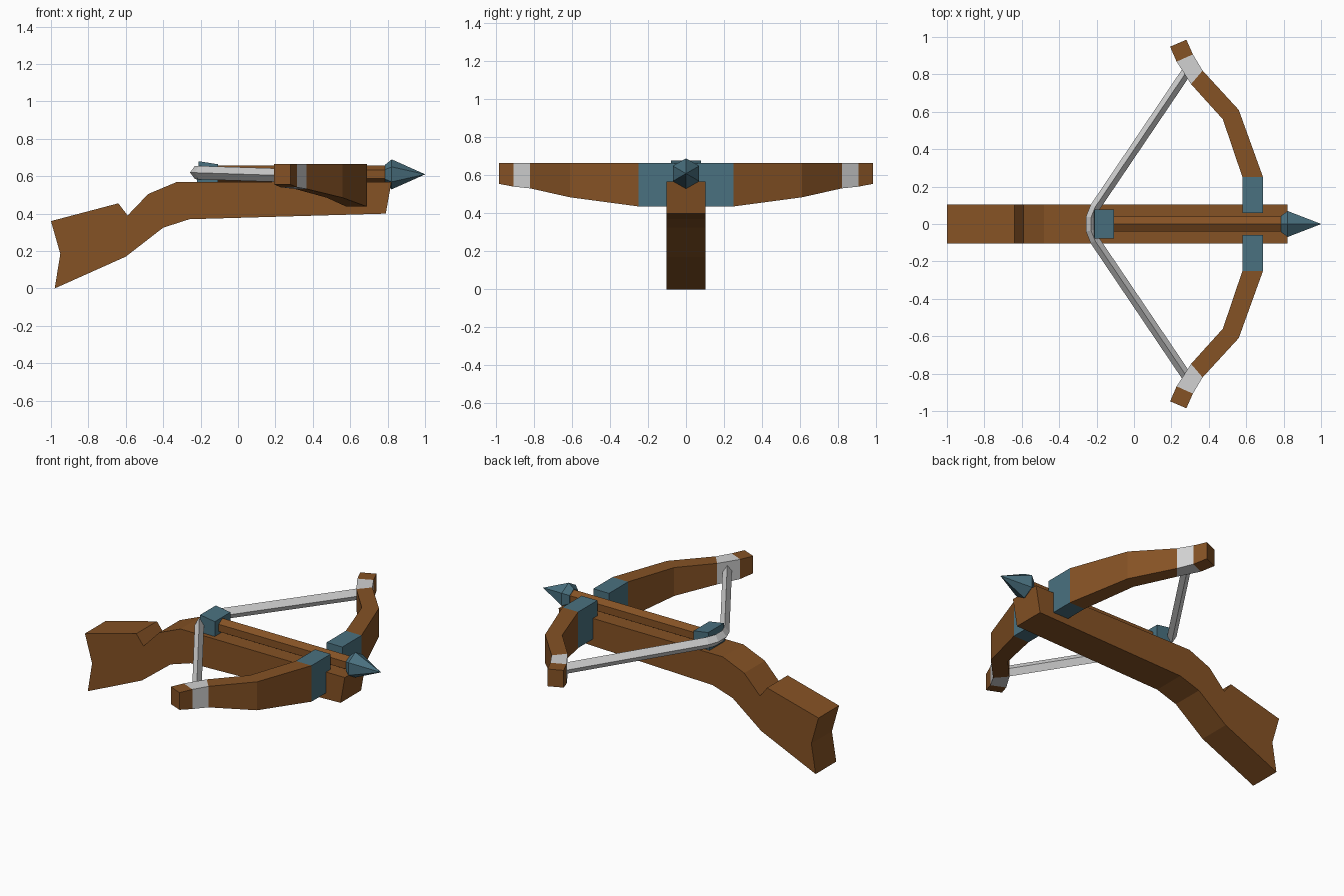
import bpy, bmesh, math
from mathutils import Vector

if "Cube" in bpy.data.objects:
    bpy.data.objects.remove(bpy.data.objects["Cube"])


def material(name, rgb):
    m = bpy.data.materials.new(name)
    m.diffuse_color = (*rgb, 1)
    m.use_nodes = True
    m.node_tree.nodes["Principled BSDF"].inputs["Base Color"].default_value = m.diffuse_color
    return m


WOOD = material("brown wood", (0.235, 0.084, 0.018))
STEEL = material("blue steel", (0.068, 0.165, 0.215))
CORD = material("pale cord", (0.64, 0.64, 0.64))


def loft(name, rings, mats, seg_mats=None):
    """Skin a list of equal-sized rings, cap both ends, one material per segment."""
    bm = bmesh.new()
    vs = [[bm.verts.new(p) for p in r] for r in rings]
    n = len(vs[0])
    for i in range(len(vs) - 1):
        for j in range(n):
            k = (j + 1) % n
            f = bm.faces.new((vs[i][j], vs[i][k], vs[i + 1][k], vs[i + 1][j]))
            f.material_index = seg_mats[i] if seg_mats else 0
    for ring, idx in ((vs[0], 0), (vs[-1], -1)):
        f = bm.faces.new(ring)
        f.material_index = seg_mats[idx] if seg_mats else 0
    bmesh.ops.recalc_face_normals(bm, faces=bm.faces)
    me = bpy.data.meshes.new(name)
    bm.to_mesh(me)
    bm.free()
    for m in mats:
        me.materials.append(m)
    ob = bpy.data.objects.new(name, me)
    bpy.context.collection.objects.link(ob)
    return ob


def extrude_y(name, profile, half, mat):
    return loft(name, [[(x, y, z) for x, z in profile] for y in (-half, half)], [mat])


def hex_ring(x, r, z=0.61):
    return [(x, r * math.sin(a * math.pi / 3), z + r * math.cos(a * math.pi / 3))
            for a in range(6)]


# Stock
extrude_y("stock", [(-1, 0.36), (-0.64, 0.455), (-0.59, 0.39), (-0.48, 0.505),
                    (-0.33, 0.568), (0.82, 0.568), (0.79, 0.40), (-0.26, 0.37),
                    (-0.40, 0.325), (-0.60, 0.17), (-0.98, 0), (-0.95, 0.185)],
          0.103, WOOD)

# Bow arms: inner xy, outer xy, underside height; steel root, cord band near the tip
stations = [((0.58, 0.058), (0.69, 0.058), 0.437),
            ((0.58, 0.25), (0.69, 0.25), 0.437),
            ((0.475, 0.56), (0.56, 0.61), 0.485),
            ((0.305, 0.748), (0.367, 0.82), 0.532),
            ((0.228, 0.868), (0.315, 0.907), 0.541),
            ((0.193, 0.948), (0.28, 0.985), 0.556)]
for side, sign in (("left", 1), ("right", -1)):
    rings = [[(a[0], sign * a[1], 0.665), (b[0], sign * b[1], 0.665),
              (b[0], sign * b[1], z), (a[0], sign * a[1], z)]
             for a, b, z in stations]
    loft(f"{side}_bow_arm", rings, [WOOD, STEEL, CORD], [1, 0, 0, 2, 0])

# Bowstring: diamond section swept round the back of the bolt
half_path = [(0.285, 0.82, 0.603), (-0.208, 0.09, 0.619), (-0.23, 0.035, 0.62)]
path = [Vector(p) for p in half_path]
path += [Vector((p.x, -p.y, p.z)) for p in reversed(path)]
rings = []
for i, p in enumerate(path):
    before = (p - path[max(i - 1, 0)]).normalized()
    after = (path[min(i + 1, len(path) - 1)] - p).normalized()
    t = (before + after).normalized()
    out = Vector((t.y, -t.x, 0)).normalized() * 0.027
    up = Vector((0, 0, 0.036))
    rings.append([p + out, p + up, p - out, p - up])
loft("bowstring", rings, [CORD])

# Bolt: hexagonal shaft, pointed head, nock block
loft("bolt_shaft", [hex_ring(-0.2, 0.046), hex_ring(0.8, 0.046)], [WOOD])
loft("bolt_head", [hex_ring(0.785, 0.05), hex_ring(0.822, 0.08),
                   hex_ring(1.0, 0.0005)], [STEEL])
extrude_y("bolt_nock", [(-0.21, 0.68), (-0.108, 0.664), (-0.108, 0.57),
                        (-0.22, 0.57)], 0.078, STEEL)
